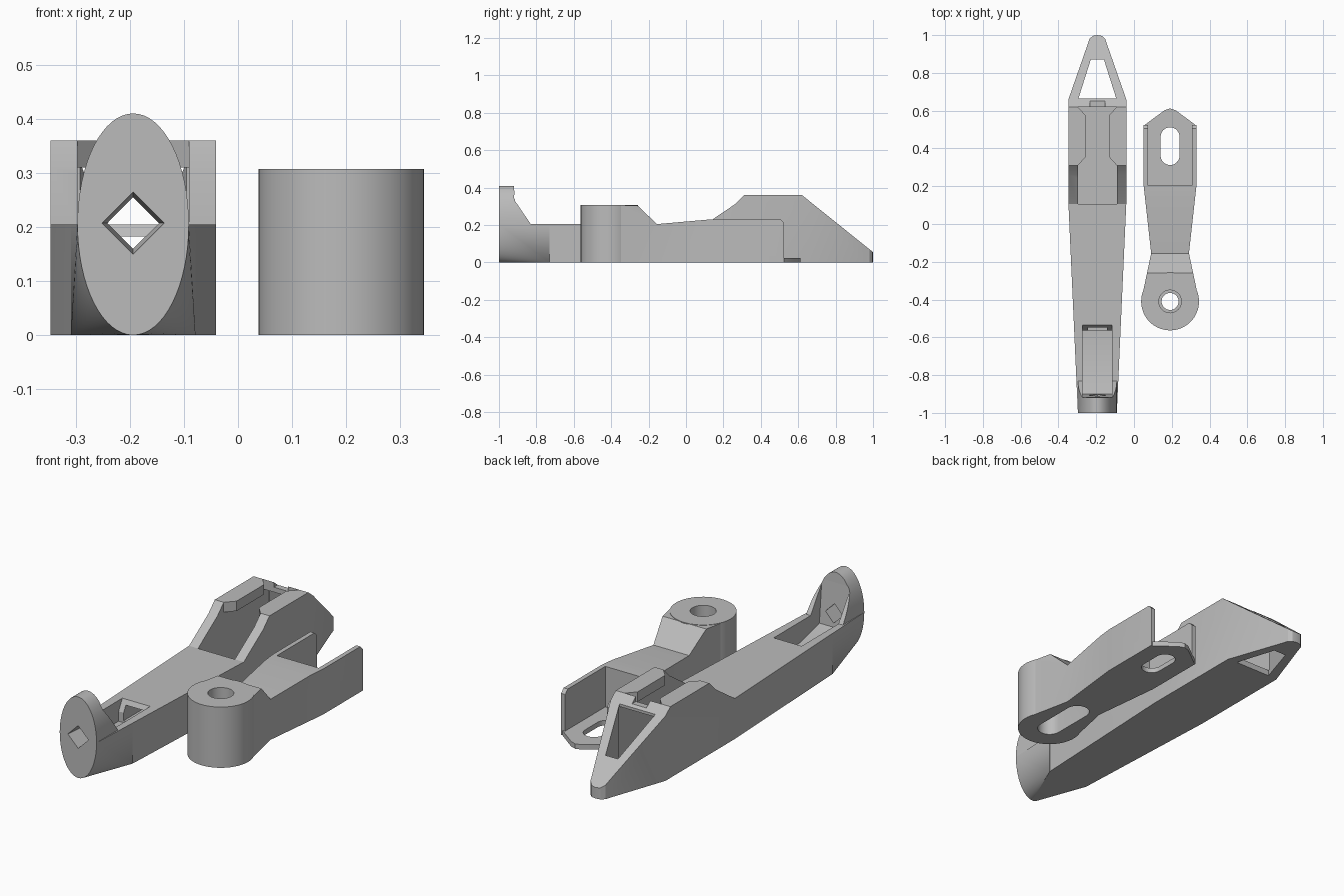
import bpy, bmesh
from math import sin, cos, pi, radians
from mathutils import Vector

cube = bpy.data.objects.get("Cube")
if cube:
    bpy.data.objects.remove(cube, do_unlink=True)

grey = bpy.data.materials.new("plain grey")
grey.use_nodes = True
grey.diffuse_color = (0.5, 0.5, 0.5, 1)
grey.node_tree.nodes["Principled BSDF"].inputs["Base Color"].default_value = (0.5, 0.5, 0.5, 1)


def finish(name, bm):
    bmesh.ops.recalc_face_normals(bm, faces=bm.faces[:])
    mesh = bpy.data.meshes.new(name)
    bm.to_mesh(mesh)
    bm.free()
    mesh.materials.append(grey)
    obj = bpy.data.objects.new(name, mesh)
    bpy.context.collection.objects.link(obj)
    return obj


def prism(name, pts, axis, lo, hi):
    """Extrude a 2D outline along an axis (x: yz outline, y: xz, z: xy)."""
    place = {"x": lambda a, b, d: (d, a, b),
             "y": lambda a, b, d: (a, d, b),
             "z": lambda a, b, d: (a, b, d)}[axis]
    bm = bmesh.new()
    face = bm.faces.new([bm.verts.new(place(a, b, lo)) for a, b in pts])
    ext = bmesh.ops.extrude_face_region(bm, geom=[face])
    verts = [g for g in ext["geom"] if isinstance(g, bmesh.types.BMVert)]
    bmesh.ops.translate(bm, verts=verts, vec=Vector(place(0, 0, hi - lo)))
    return finish(name, bm)


def hull(name, pts):
    bm = bmesh.new()
    for p in pts:
        bm.verts.new(p)
    res = bmesh.ops.convex_hull(bm, input=bm.verts[:])
    loose = {g for g in res["geom_interior"] + res["geom_unused"]
             if isinstance(g, bmesh.types.BMVert)}
    bmesh.ops.delete(bm, geom=list(loose), context="VERTS")
    return finish(name, bm)


def combine(target, other, op="DIFFERENCE"):
    mod = target.modifiers.new("combine", "BOOLEAN")
    mod.operation, mod.solver, mod.object = op, "EXACT", other
    bpy.context.view_layer.update()
    deps = bpy.context.evaluated_depsgraph_get()
    mesh = bpy.data.meshes.new_from_object(target.evaluated_get(deps))
    target.modifiers.clear()
    target.data = mesh
    bpy.data.objects.remove(other, do_unlink=True)


def box(x, y0, y1, z0, z1):
    return prism("cutter", [(-x, y0), (x, y0), (x, y1), (-x, y1)], "z", z0, z1)


def mirrored(half):
    """Close an outline given its +x half, from low y to high y."""
    return half + [(-x, y) for x, y in reversed(half) if x > 0]


def ellipse(rx, ry, cy, n=64):
    return [(rx * cos(2 * pi * i / n), cy + ry * sin(2 * pi * i / n)) for i in range(n)]


def slot(r, y0, y1, n=16):
    arc = [(r * cos(pi * i / n), r * sin(pi * i / n)) for i in range(n + 1)]
    return [(x, y1 + y) for x, y in arc] + [(-x, y0 - y) for x, y in arc]


# Long body: side outline trimmed by the plan outline
body = prism("long_body", [(-0.73, 0), (-0.73, 0.205), (0.105, 0.205), (0.26, 0.31),
                           (0.31, 0.36), (0.62, 0.36), (1, 0.055), (1, 0)], "x", -0.3, 0.3)
plan = mirrored([(0.103, -1), (0.153, 0.105), (0.153, 0.66), (0.05, 0.955),
                 (0.042, 0.98), (0.024, 0.996), (0, 1)])
combine(body, prism("plan", plan, "z", -0.1, 0.6), "INTERSECT")

# Front end: lower half ellipse blended into the rectangular body
oval = ellipse(0.103, 0.205, 0.205)
nose = [(x, -1, z) for x, z in oval if z < 0.206]
nose += [(s * 0.1153, -0.73, z) for s in (-1, 1) for z in (0, 0.205)]
combine(body, hull("nose", nose), "UNION")

# Upright oval plate with its sloping cheeks
plate = prism("plate", oval, "y", -1, -0.8)
combine(plate, prism("trim", [(-1.1, 0.12), (-1.1, 0.5), (-0.925, 0.5), (-0.915, 0.33),
                              (-0.83, 0.205), (-0.83, 0.12)], "x", -0.3, 0.3), "INTERSECT")
combine(body, plate, "UNION")

# Front pocket, tunnel and tapered diamond hole
combine(body, prism("cutter", [(-0.92, 0.36), (-0.9, 0.14), (-0.745, 0.1), (-0.565, 0.1),
                               (-0.565, 0.15), (-0.535, 0.205), (-0.535, 0.36)],
                    "x", -0.078, 0.078))
combine(body, box(0.05, -0.6, 0.2, 0.11, 0.182))
diamond = [(r * dx, y, 0.207 + r * dz) for r, y in ((0.058, -1.005), (0.044, -0.87))
           for dx, dz in ((1, 0), (-1, 0), (0, 1), (0, -1))]
combine(body, hull("cutter", diamond))

# Rear chamber, flared slot between the lips, notch and tail opening
combine(body, box(0.103, 0.105, 0.67, 0.03, 0.31))
lips = mirrored([(0.103, 0.105), (0.103, 0.31), (0.062, 0.355),
                 (0.062, 0.575), (0.103, 0.62)])
combine(body, prism("cutter", lips, "z", 0.2, 0.5))
combine(body, box(0.04, 0.6, 0.66, 0.335, 0.5))
combine(body, prism("cutter", mirrored([(0.1, 0.665), (0.035, 0.87)]), "z", -0.1, 0.5))
body.location.x = -0.194

# Short arm: side outline trimmed by a necked plan
arm = prism("short_arm", [(-0.41, 0), (-0.41, 0.305), (-0.26, 0.305), (-0.155, 0.205),
                          (0.13, 0.23), (0.505, 0.23), (0.525, 0.21), (0.525, 0)],
            "x", -0.3, 0.3)
neck = mirrored([(0.14, -0.41), (0.14, -0.345), (0.1, -0.155), (0.14, 0.205), (0.14, 0.6)])
combine(arm, prism("neck", neck, "z", -0.1, 0.5), "INTERSECT")
combine(arm, prism("hub", ellipse(0.153, 0.153, -0.41), "z", 0, 0.307), "UNION")
foot = mirrored([(0.14, 0.45), (0.14, 0.52), (0.03, 0.602), (0, 0.612)])
combine(arm, prism("foot", foot, "z", 0, 0.025), "UNION")

# Open tray, long hole, stepped pivot hole and underside groove
combine(arm, box(0.117, 0.205, 0.8, 0.025, 0.5))
combine(arm, prism("cutter", slot(0.05, 0.362, 0.462), "z", -0.1, 0.2))
combine(arm, prism("cutter", ellipse(0.045, 0.045, -0.41, 32), "z", -0.1, 0.5))
combine(arm, prism("cutter", ellipse(0.06, 0.06, -0.41, 32), "z", 0.2, 0.5))
combine(arm, prism("cutter", slot(0.058, -0.41, -0.2), "z", -0.1, 0.12))
arm.location.x = 0.191

# Smooth the round surfaces and keep the edges crisp
for obj in (body, arm):
    bpy.ops.object.select_all(action="DESELECT")
    obj.select_set(True)
    bpy.context.view_layer.objects.active = obj
    bpy.ops.object.shade_smooth_by_angle(angle=radians(25))
